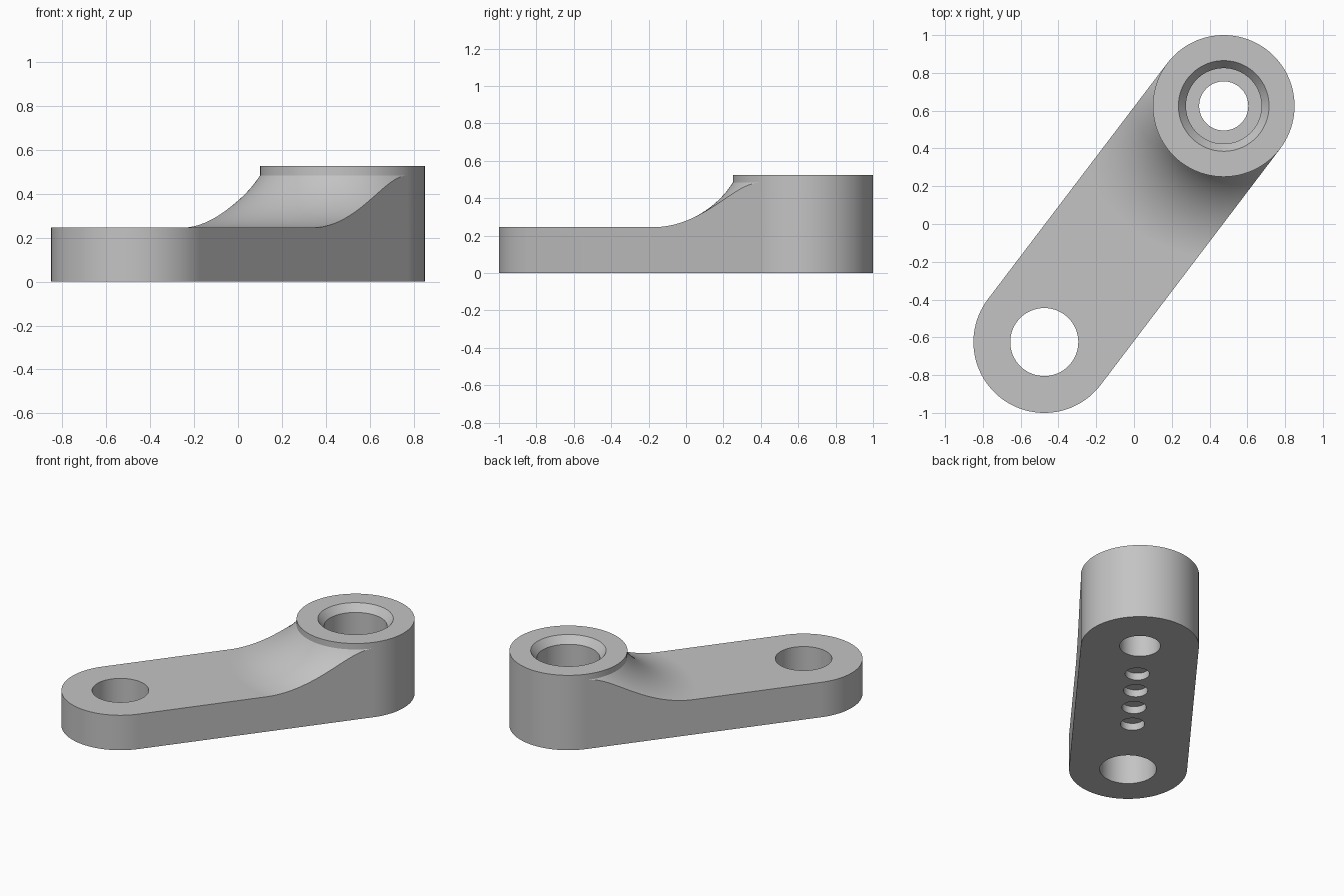
import bpy, bmesh, math
from mathutils import Matrix

default = bpy.data.objects.get("Cube")
if default:
    bpy.data.objects.remove(default, do_unlink=True)

HALF = 0.785         # half the distance between the two end centres
R = 0.375            # end radius
LOW, TOP = 0.245, 0.525
LIP = 0.483          # height where the flare meets the boss
FLARE_R = 0.81       # radius where the flare becomes flat
SEG = 128
ANGLE = math.atan2(1.25, 0.95)

steel = bpy.data.materials.new("light_grey")
steel.use_nodes = True
grey = (0.55, 0.55, 0.55, 1)
steel.diffuse_color = grey
steel.node_tree.nodes["Principled BSDF"].inputs["Base Color"].default_value = grey


def make_object(name, bm):
    bmesh.ops.recalc_face_normals(bm, faces=bm.faces)
    mesh = bpy.data.meshes.new(name)
    bm.to_mesh(mesh)
    bm.free()
    mesh.materials.append(steel)
    obj = bpy.data.objects.new(name, mesh)
    bpy.context.collection.objects.link(obj)
    return obj


def lathe(name, profile, cx, start=0.0, sweep=2 * math.pi):
    """Turn a closed (radius, height) profile about a vertical axis at x = cx."""
    bm = bmesh.new()
    full = sweep > 6
    steps = SEG if full else SEG // 2
    rings = []
    for i in range(steps if full else steps + 1):
        a = start + sweep * i / steps
        rings.append([bm.verts.new((cx + r * math.cos(a), r * math.sin(a), z))
                      for r, z in profile])
    n = len(profile)
    for i in range(steps):
        a, b = rings[i], rings[(i + 1) % len(rings)]
        for j in range(n):
            k = (j + 1) % n
            if profile[j][0] or profile[k][0]:
                bm.faces.new((a[j], a[k], b[k], b[j]))
    if not full:
        bm.faces.new(rings[0])
        bm.faces.new(rings[-1])
    bmesh.ops.remove_doubles(bm, verts=bm.verts, dist=1e-5)
    return make_object(name, bm)


def round_hole(name, cx, radius, bottom, top):
    return lathe(name, [(0, bottom), (radius, bottom), (radius, top), (0, top)], cx)


# Full-height bar with round ends
bm = bmesh.new()
outline = []
for cx, start in ((HALF, -math.pi / 2), (-HALF, math.pi / 2)):
    for i in range(SEG // 2 + 1):
        a = start + math.pi * i / (SEG // 2)
        outline.append(bm.verts.new((cx + R * math.cos(a), R * math.sin(a), 0)))
base = bm.faces.new(outline)
ext = bmesh.ops.extrude_face_region(bm, geom=[base])
bmesh.ops.translate(bm, vec=(0, 0, TOP),
                    verts=[v for v in ext["geom"] if isinstance(v, bmesh.types.BMVert)])
arm = make_object("lever_arm", bm)

# Material above the low arm, with a concave flare around the boss
run, rise = FLARE_R - R, LIP - LOW
arc_r = (run ** 2 + rise ** 2) / (2 * rise)
end = math.asin(run / arc_r)
flare = [(R, 0.7)]
for i in range(25):
    a = end * (1 - i / 24)
    flare.append((FLARE_R - arc_r * math.sin(a), LOW + arc_r * (1 - math.cos(a))))
flare += [(2.5, LOW), (2.5, 0.7)]
cutters = [lathe("flare_cutter", flare, HALF, math.pi / 2, math.pi)]

# Plain hole in the low end, stepped and chamfered bore in the boss
cutters.append(round_hole("pivot_hole_cutter", -HALF, 0.18, -0.1, 0.7))
bore = [(0, -0.1), (0.13, -0.1), (0.13, 0.2), (0.2, 0.2), (0.2, 0.475),
        (0.24, TOP), (0.24, 0.7), (0, 0.7)]
cutters.append(lathe("boss_bore_cutter", bore, HALF))

# Row of shallow round pockets underneath
for i in range(4):
    cutters.append(round_hole("pocket_cutter", -0.21 + 0.213 * i, 0.077, -0.1, 0.05))

for cutter in cutters:
    cutter.hide_render = True
    mod = arm.modifiers.new(cutter.name, "BOOLEAN")
    mod.operation = "DIFFERENCE"
    mod.solver = "EXACT"
    mod.object = cutter

# Bake the cuts and drop the cutters
bpy.context.view_layer.update()
cut_mesh = bpy.data.meshes.new_from_object(
    arm.evaluated_get(bpy.context.evaluated_depsgraph_get()))
arm.modifiers.clear()
arm.data = cut_mesh
cut_mesh.name = "lever_arm"
for cutter in cutters:
    bpy.data.objects.remove(cutter, do_unlink=True)

# Turn to the diagonal and smooth the curved walls
cut_mesh.transform(Matrix.Rotation(ANGLE, 4, "Z"))
bpy.ops.object.select_all(action="DESELECT")
arm.select_set(True)
bpy.context.view_layer.objects.active = arm
bpy.ops.object.shade_smooth_by_angle(angle=math.radians(25))
weighted = arm.modifiers.new("flat_face_normals", "WEIGHTED_NORMAL")
weighted.keep_sharp = True
